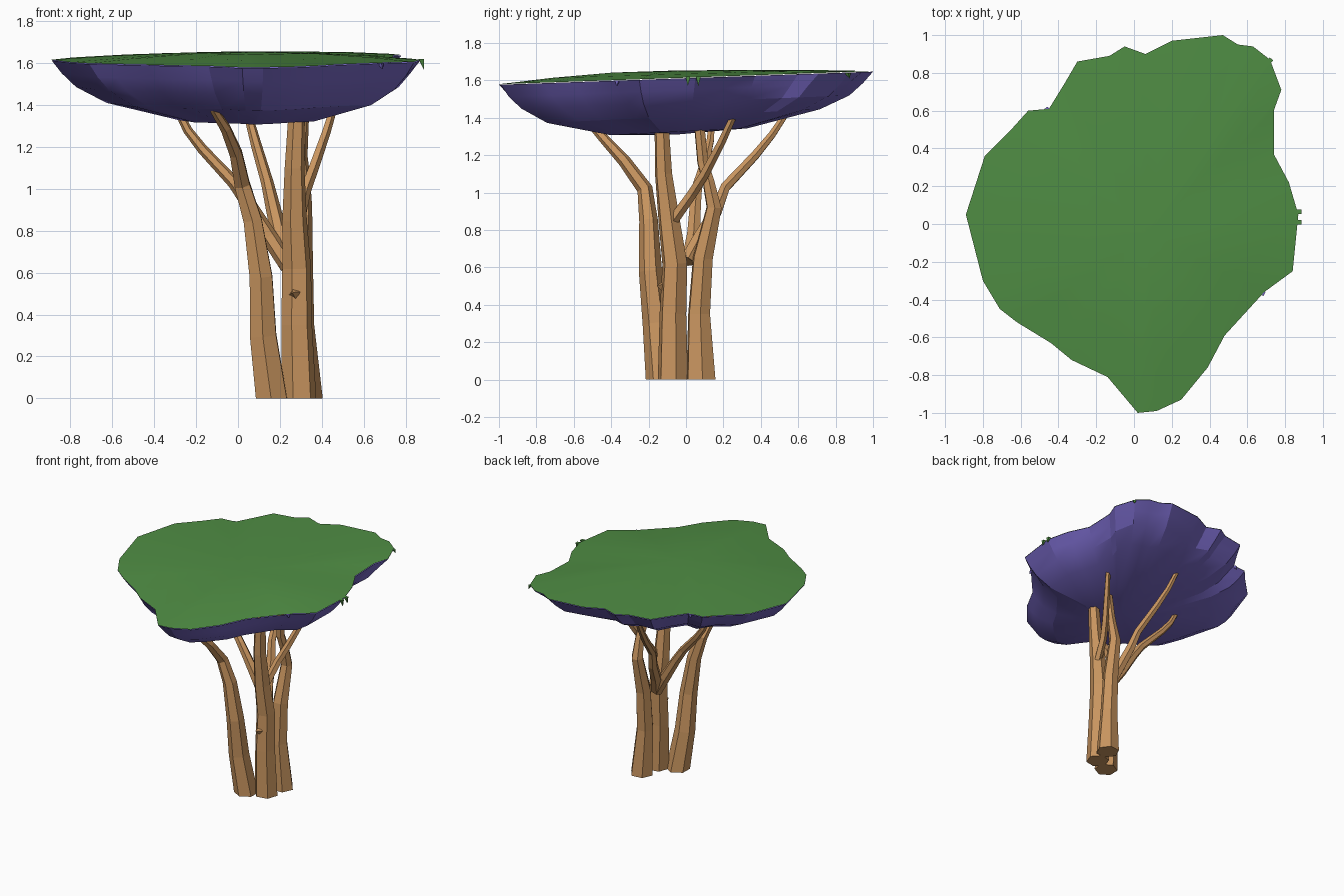
import bpy
import bmesh
import math
from mathutils import Vector

default_cube = bpy.data.objects.get("Cube")
if default_cube:
    bpy.data.objects.remove(default_cube, do_unlink=True)


def make_material(name, colour):
    material = bpy.data.materials.new(name)
    material.use_nodes = True
    rgba = (*colour, 1)
    material.diffuse_color = rgba
    material.node_tree.nodes["Principled BSDF"].inputs["Base Color"].default_value = rgba
    return material


bark = make_material("warm brown bark", (.58, .3, .115))
leaf = make_material("leaf green", (.08, .27, .058))
underside = make_material("violet underside", (.18, .135, .54))


def finish(name, bm, material, smooth_angle=None):
    """Turn a bmesh into a named, coloured object."""
    bmesh.ops.recalc_face_normals(bm, faces=bm.faces)
    mesh = bpy.data.meshes.new(name)
    bm.to_mesh(mesh)
    bm.free()
    mesh.materials.append(material)
    obj = bpy.data.objects.new(name, mesh)
    bpy.context.collection.objects.link(obj)
    if smooth_angle:
        bpy.ops.object.select_all(action="DESELECT")
        obj.select_set(True)
        bpy.context.view_layer.objects.active = obj
        bpy.ops.object.shade_smooth_by_angle(angle=math.radians(smooth_angle))
    return obj


def bridge(bm, lower, upper):
    """Join two closed rings of vertices with quads."""
    count = len(lower)
    for i in range(count):
        j = (i + 1) % count
        bm.faces.new((lower[i], lower[j], upper[j], upper[i]))


def limb(name, path, sides=6, turn=0.0):
    """Faceted tube along points of (x, y, z, radius)."""
    bm = bmesh.new()
    points = [Vector(p[:3]) for p in path]
    rings = []
    for i, centre in enumerate(points):
        before = points[max(i - 1, 0)]
        after = points[min(i + 1, len(points) - 1)]
        tilt = Vector((0, 0, 1)).rotation_difference(after - before)
        if centre.z == 0:
            tilt.identity()
        ring = []
        for s in range(sides):
            angle = turn + math.tau * s / sides
            spoke = Vector((math.cos(angle), math.sin(angle), 0)) * path[i][3]
            ring.append(bm.verts.new(centre + tilt @ spoke))
        rings.append(ring)
    for lower, upper in zip(rings, rings[1:]):
        bridge(bm, lower, upper)
    bm.faces.new(rings[0])
    bm.faces.new(rings[-1])
    return finish(name, bm, bark)


# Three main trunks, each running up into the canopy
limb("front_trunk", [(.29, -.07, 0, .085), (.28, -.07, .35, .075), (.28, -.06, .62, .07),
                     (.27, -.09, .85, .06), (.27, -.12, 1.1, .048), (.28, -.13, 1.36, .04)], turn=.2)
limb("right_trunk", [(.16, -.13, 0, .085), (.12, -.16, .3, .072), (.11, -.19, .58, .062),
                     (.07, -.2, .85, .05), (.02, -.22, 1.02, .042), (-.01, -.33, 1.17, .034),
                     (-.06, -.44, 1.29, .027), (-.13, -.54, 1.4, .018)], turn=.5)
limb("back_trunk", [(.32, .08, 0, .085), (.3, .07, .35, .064), (.3, .09, .65, .058),
                    (.31, .15, .92, .044), (.31, .12, 1.06, .034), (.3, .09, 1.16, .032),
                    (.31, .07, 1.37, .03)], turn=.1)

# Thinner side branches
limb("right_branch", [(.24, .01, .63, .04), (.15, .04, .77, .04), (.05, .05, .93, .034),
                      (-.02, .06, 1.03, .03), (-.17, .11, 1.19, .025), (-.24, .13, 1.28, .022),
                      (-.3, .14, 1.4, .018)])
limb("back_branch", [(.24, .01, .64, .045), (.2, .08, .77, .04), (.17, .16, .9, .036),
                     (.14, .21, 1.03, .03), (.09, .37, 1.2, .026), (.06, .46, 1.31, .022),
                     (.04, .54, 1.43, .018)])
limb("left_branch", [(.29, -.07, .85, .03), (.32, .03, .99, .028), (.36, .1, 1.1, .026),
                     (.42, .19, 1.27, .022), (.46, .25, 1.4, .018)], sides=5)
limb("bark_knot", [(.27, -.12, .5, .03), (.26, -.155, .505, .004)], sides=4)

# Canopy outline, starting from the left side
rim_outline = [
    (.87, .05), (.84, -.25), (.69, -.36), (.48, -.59), (.39, -.76), (.25, -.93),
    (.12, -.99), (.02, -1), (-.14, -.81), (-.33, -.72), (-.44, -.63), (-.62, -.52),
    (-.71, -.45), (-.8, -.3), (-.89, .05), (-.79, .36), (-.65, .5), (-.56, .6),
    (-.45, .61), (-.37, .74), (-.3, .86), (-.13, .89), (-.05, .94), (.06, .9),
    (.2, .97), (.47, 1), (.55, .95), (.63, .94), (.72, .87), (.78, .71),
    (.74, .6), (.74, .37), (.82, .22),
]
hub = Vector((.08, -.06))


def canopy_ring(bm, scale, height, slope, ripple=0.0):
    """Copy of the outline, shrunk towards the hub and tilted up to the back."""
    ring = []
    for i, point in enumerate(rim_outline):
        wobble = scale * (1 + ripple * math.sin(i * 2.3))
        x, y = hub + (Vector(point) - hub) * wobble
        ring.append(bm.verts.new((x, y, height + slope * y)))
    return ring


def canopy(name, material, levels, peak, smooth_angle):
    bm = bmesh.new()
    rings = [canopy_ring(bm, *level) for level in levels]
    for outer, inner in zip(rings, rings[1:]):
        bridge(bm, outer, inner)
    centre = bm.verts.new((hub.x, hub.y, peak))
    last = rings[-1]
    for i, vert in enumerate(last):
        bm.faces.new((vert, last[(i + 1) % len(last)], centre))
    obj = finish(name, bm, material, smooth_angle)
    # An open sheet needs its outside chosen by the side it bulges towards
    up = sum(p.normal.z * p.area for p in obj.data.polygons)
    if (up > 0) != (material == leaf):
        obj.data.flip_normals()
    return obj


# Level values: scale, height, slope, ripple
canopy("canopy_top", leaf,
       [(1, 1.615, .035), (.7, 1.635, .03, .02), (.35, 1.65, .02, .02)], 1.653, 40)
canopy("canopy_underside", underside,
       [(1, 1.612, .035), (.94, 1.55, .04, .015), (.87, 1.485, .04, .015),
        (.72, 1.41, .05, .02), (.36, 1.328, .05, .03)], 1.31, 18)

# Small tufts hanging over the rim, some in the colour of the underside
tufts = [(.875, .01, 1.62, .05, leaf), (.875, .065, 1.62, .05, leaf),
         (.72, .865, 1.64, .03, leaf), (.68, -.365, 1.6, .03, underside),
         (-.46, .605, 1.635, .03, underside)]
for number, (x, y, z, drop, material) in enumerate(tufts):
    bm = bmesh.new()
    out = Vector((x, y, 0)).normalized() * .012
    across = Vector((-out.y, out.x, 0))
    top = Vector((x, y, z))
    corners = [top - across - out, top + across - out, top + across + out,
               top - across + out]
    ring = [bm.verts.new(c) for c in corners]
    tip = bm.verts.new(top + out - Vector((0, 0, drop)))
    bm.faces.new(ring)
    for i in range(len(ring)):
        bm.faces.new((ring[i], ring[(i + 1) % len(ring)], tip))
    finish(f"rim_tuft_{number + 1}", bm, material)
